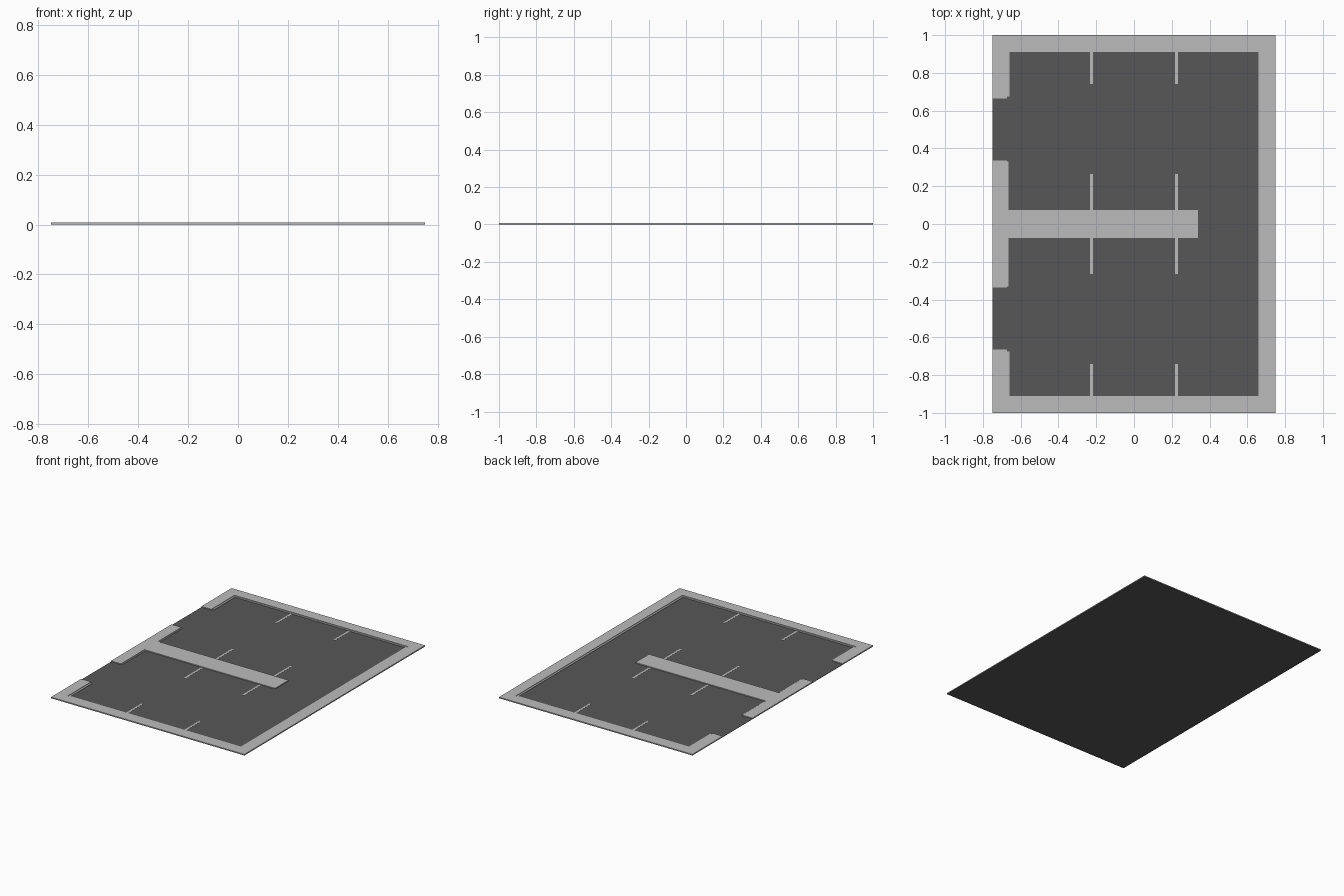
import bpy, bmesh

if "Cube" in bpy.data.objects:
    bpy.data.objects.remove(bpy.data.objects["Cube"])

def material(name, v):
    m = bpy.data.materials.new(name)
    m.diffuse_color = (v, v, v, 1)
    m.use_nodes = True
    m.node_tree.nodes["Principled BSDF"].inputs["Base Color"].default_value = m.diffuse_color
    return m

asphalt = material("dark asphalt", 0.095)
concrete = material("light concrete", 0.50)

def slab(name, outlines, z0, z1, mat):
    """Extrude flat outlines from z0 up to z1 as one object."""
    bm = bmesh.new()
    for pts in outlines:
        face = bm.faces.new([bm.verts.new((x, y, z0)) for x, y in pts])
        ext = bmesh.ops.extrude_face_region(bm, geom=[face], use_keep_orig=True)
        for v in ext["geom"]:
            if isinstance(v, bmesh.types.BMVert):
                v.co.z = z1
    bmesh.ops.recalc_face_normals(bm, faces=bm.faces)
    me = bpy.data.meshes.new(name)
    bm.to_mesh(me)
    bm.free()
    me.materials.append(mat)
    ob = bpy.data.objects.new(name, me)
    bpy.context.collection.objects.link(ob)
    return ob

def rect(x0, x1, y0, y1):
    return [(x0, y0), (x1, y0), (x1, y1), (x0, y1)]

def c_band(ox, oy, ix, iy, gap):
    """C-shaped band, open on the left between -gap and +gap."""
    upper = [(-ix, iy), (-ix, gap), (-ox, gap), (-ox, oy), (ox, oy)]
    lower = [(x, -y) for x, y in reversed(upper)]
    return upper + lower + [(ix, -iy), (ix, iy)]

ROAD, GUTTER, TOP = 0.002, 0.0045, 0.008

# Paved ground
slab("asphalt_ground", [rect(-0.75, 0.75, -1, 1)], 0, ROAD, asphalt)

# Raised perimeter pavement, open at the two entrances
slab("perimeter_pavement", [c_band(0.75, 1, 0.673, 0.923, 0.665)],
     0.0005, TOP, concrete)

# Lower kerb strip along the inside of the pavement
slab("kerb_strip", [c_band(0.673, 0.923, 0.66, 0.91, 0.675)]
     + [rect(-0.673, -0.665, s * 0.2 - 0.13, s * 0.2 + 0.13) for s in (-1, 1)],
     0.0005, GUTTER, concrete)

# Pavement between the entrances with the central island
half = [(0.34, 0.075), (-0.673, 0.075), (-0.673, 0.335), (-0.75, 0.335)]
slab("central_island", [half + [(x, -y) for x, y in reversed(half)]],
     0.0005, TOP, concrete)

# Painted bay lines
lines = []
for x in (-0.225, 0.225):
    for s in (-1, 1):
        for a, b in ((0.075, 0.265), (0.74, 0.91)):
            lines.append(rect(x - 0.007, x + 0.007, min(s * a, s * b), max(s * a, s * b)))
slab("bay_lines", lines, 0.0015, ROAD + 0.0004, concrete)
